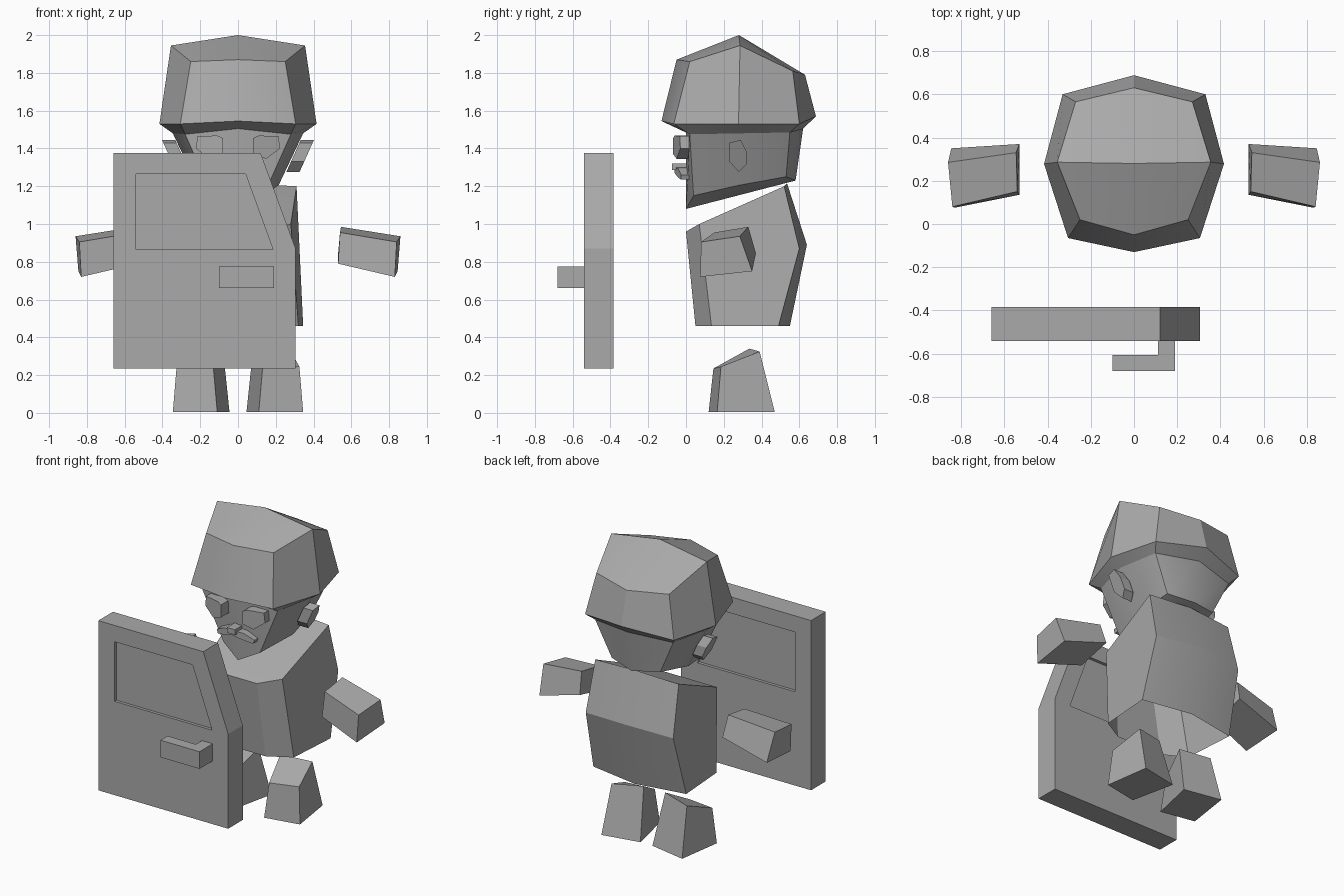
import bpy, bmesh, math

if "Cube" in bpy.data.objects:
    bpy.data.objects.remove(bpy.data.objects["Cube"])

grey = bpy.data.materials.new("plain_grey")
grey.diffuse_color = (0.4, 0.4, 0.4, 1)
grey.use_nodes = True
grey.node_tree.nodes["Principled BSDF"].inputs["Base Color"].default_value = grey.diffuse_color


def make(name, verts, faces, smooth=0, mirror=False):
    """Object from points and faces, normals made consistent."""
    bm = bmesh.new()
    vs = [bm.verts.new(v) for v in verts]
    for f in faces:
        bm.faces.new([vs[i] for i in f])
    bmesh.ops.recalc_face_normals(bm, faces=bm.faces)
    me = bpy.data.meshes.new(name)
    bm.to_mesh(me)
    bm.free()
    me.materials.append(grey)
    ob = bpy.data.objects.new(name, me)
    bpy.context.collection.objects.link(ob)
    if mirror:
        ob.modifiers.new("mirror", 'MIRROR').use_mirror_merge = False
    if smooth:
        bpy.ops.object.select_all(action='DESELECT')
        bpy.context.view_layer.objects.active = ob
        ob.select_set(True)
        bpy.ops.object.shade_smooth_by_angle(angle=math.radians(smooth))
    return ob


def loft(name, rings, cap_start=True, cap_end=True, tip_start=None, tip_end=None, **kw):
    """Skin equal rings; ends are capped flat, fanned to a tip, or left open."""
    n = len(rings[0])
    verts = [p for r in rings for p in r]
    faces = []
    for k in range(len(rings) - 1):
        for i in range(n):
            j = (i + 1) % n
            faces.append((k * n + i, k * n + j, (k + 1) * n + j, (k + 1) * n + i))
    last = (len(rings) - 1) * n
    for base, cap, tip in ((0, cap_start, tip_start), (last, cap_end, tip_end)):
        if tip:
            verts.append(tip)
            faces += [(base + i, base + (i + 1) % n, len(verts) - 1) for i in range(n)]
        elif cap:
            faces.append(tuple(range(base, base + n)))
    return make(name, verts, faces, **kw)


def sym(half):
    """Close a half ring that runs from front centre to back centre."""
    return half + [(-x, y, z) for x, y, z in reversed(half) if x > 0]


def box(name, x0, x1, y0, y1, z0, z1):
    return loft(name, [[(x0, y0, z), (x1, y0, z), (x1, y1, z), (x0, y1, z)] for z in (z0, z1)])


# hair: flared cap with a domed top and a rim turned under to the head
rim = sym([(0, 0, 1.505), (.28, .02, 1.475), (.345, .28, 1.48), (.29, .55, 1.485), (0, .62, 1.505)])
brim = sym([(0, -.13, 1.545), (.305, -.065, 1.53), (.416, .278, 1.53), (.33, .6, 1.53), (0, .688, 1.57)])
crown = sym([(0, -.05, 1.87), (.25, .02, 1.86), (.355, .286, 1.945), (.27, .565, 1.81), (0, .63, 1.79)])
loft("hair", [rim, brim, crown], cap_start=False, tip_end=(0, .28, 2.0), smooth=28)

# head: tapers down to the chin, with a shallow keel underneath
jaw = sym([(0, 0, 1.08), (.135, .04, 1.15), (.215, .28, 1.205), (.18, .53, 1.25), (0, .58, 1.23)])
loft("head", [jaw, rim], cap_end=False, tip_start=(0, .29, 1.155), smooth=30)

# ears: tilted six-sided slabs
ear = [(.23, 1.43), (.29, 1.445), (.32, 1.385), (.32, 1.315), (.28, 1.275), (.23, 1.33)]
loft("ear", [[(.4 - (1.44 - z) * .45 - t, y, z) for y, z in ear] for t in (0, .07)], mirror=True)

# eyes: raised plates sloping back towards the temples
eye = [(.08, 1.455), (.11, 1.468), (.215, 1.465), (.222, 1.4), (.15, 1.345), (.08, 1.37)]
loft("eye", [[(x, -.09 + x * .27, z) for x, z in eye],
             [(x, .03, z) for x, z in eye]], mirror=True)

# moustache: thin drooping strip with a small nose above
tash = [(0, 1.3), (.07, 1.295), (.14, 1.26), (.13, 1.235), (.06, 1.25), (0, 1.27)]
loft("moustache", [[(x, -.06 + x * .25, z) for x, z in tash],
                   [(x, .03, z) for x, z in tash]], mirror=True)
box("nose", -.03, .03, -.075, .02, 1.285, 1.32)

# torso: leaning block with a bulging back and an open underside
hem = sym([(.17, .05, .46), (.32, .135, .46), (.345, .49, .46), (0, .55, .46)])
shoulder = sym([(.14, 0, .96), (.28, .07, 1.0), (.31, .52, 1.2), (0, .535, 1.215)])
# side panels run straight up, so the back bulge is its own middle row
V = hem + shoulder + [(.325, .6, .87), (0, .64, .89), (-.325, .6, .87)]
make("torso", V, [(6, 0, 7, 13), (0, 1, 8, 7), (5, 6, 13, 12),
                  (1, 2, 14, 9, 8), (5, 4, 16, 11, 12),
                  (2, 3, 15, 14), (3, 4, 16, 15), (14, 15, 10, 9), (15, 16, 11, 10),
                  (7, 8, 12, 13), (8, 9, 10, 11, 12)], smooth=20)

# arms: short blocks floating beside the torso
loft("arm", [[(.54, .15, .955), (.545, .33, .985), (.53, .37, .845), (.53, .135, .79)],
             [(.84, .08, .905), (.86, .285, .935), (.845, .35, .75), (.83, .075, .72)]],
     mirror=True)

# legs: toed-out blocks with sloping tops
loft("leg", [[(.11, .12, .005), (.345, .165, .005), (.3, .47, .005), (.045, .42, .005)],
             [(.13, .145, .235), (.325, .185, .245), (.28, .39, .325), (.08, .335, .34)]],
     mirror=True)

# door: slab with a slanted corner and a recessed window on both sides
outer = [(-.66, .235), (-.66, 1.375), (.12, 1.375), (.305, .87), (.305, .235)]
window = [(-.54, .865), (-.54, 1.265), (.04, 1.265), (.185, .865)]
verts, faces = [], []
for y, inner_y in ((-.54, -.52), (-.385, -.405)):
    b = len(verts)
    verts += [(x, y, z) for x, z in outer + window] + [(x, inner_y, z) for x, z in window]
    faces += [tuple(b + i for i in f) for f in
              ((0, 1, 6, 5), (1, 2, 7, 6), (2, 3, 8, 7), (3, 4, 0, 5, 8), (9, 10, 11, 12))]
    faces += [(b + 5 + i, b + 5 + (i + 1) % 4, b + 9 + (i + 1) % 4, b + 9 + i) for i in range(4)]
faces += [(i, (i + 1) % 5, 13 + (i + 1) % 5, 13 + i) for i in range(5)]
make("door", verts, faces)

# door handle: L-shaped pull
pull = [(.11, -.54), (.11, -.605), (-.1, -.605), (-.1, -.68), (.19, -.68), (.19, -.54)]
loft("door_handle", [[(x, y, z) for x, y in pull] for z in (.66, .775)])
